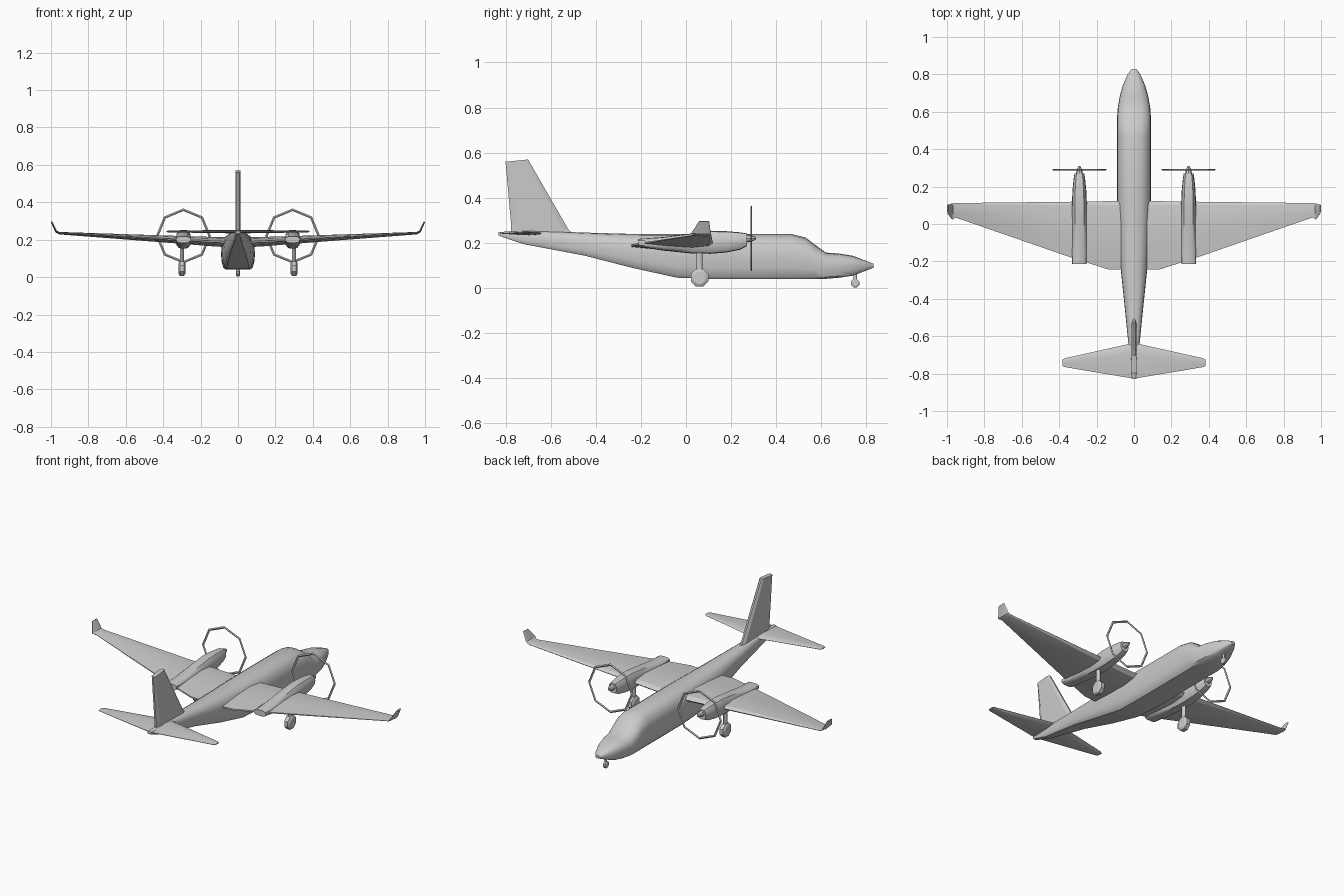
import bpy, bmesh, math
from mathutils import Vector

if "Cube" in bpy.data.objects:
    bpy.data.objects.remove(bpy.data.objects["Cube"])


def loft(name, rings, smooth=None):
    """Skin a list of equal-length point rings and cap both ends."""
    bm = bmesh.new()
    rows = [[bm.verts.new(p) for p in ring] for ring in rings]
    n = len(rows[0])
    for a, b in zip(rows, rows[1:]):
        for i in range(n):
            j = (i + 1) % n
            bm.faces.new((a[i], a[j], b[j], b[i]))
    bm.faces.new(rows[0])
    bm.faces.new(rows[-1])
    bmesh.ops.recalc_face_normals(bm, faces=bm.faces)
    me = bpy.data.meshes.new(name)
    bm.to_mesh(me)
    bm.free()
    ob = bpy.data.objects.new(name, me)
    bpy.context.collection.objects.link(ob)
    if smooth:
        bpy.ops.object.select_all(action='DESELECT')
        ob.select_set(True)
        bpy.context.view_layer.objects.active = ob
        bpy.ops.object.shade_smooth_by_angle(angle=math.radians(smooth))
    return ob


def mirror(ob):
    ob.modifiers.new("mirror", 'MIRROR').use_axis = (True, False, False)
    return ob


def section(shape, y, w, z0, z1, cx=0):
    """Symmetric cross-section across the y axis, shape = right half, bottom to top."""
    full = shape + [(-x, t) for x, t in reversed(shape) if x > 0]
    return [Vector((cx + x * w, y, z0 + t * (z1 - z0))) for x, t in full]


def disc(name, x, y, z, r, half):
    """Eight-sided wheel with bevelled rims, axle along x."""
    rings = []
    for dx, s in ((-half, .7), (-half * .6, 1), (half * .6, 1), (half, .7)):
        rings.append([(x + dx, y + r * s * math.cos((i + .5) * math.pi / 4),
                       z + r * s * math.sin((i + .5) * math.pi / 4)) for i in range(8)])
    return loft(name, rings, 30)


def post(name, x, y, z0, z1, rx, ry):
    rings = [[(x + rx * math.cos(i * math.pi / 4), y + ry * math.sin(i * math.pi / 4), z)
              for i in range(8)] for z in (z0, z1)]
    return loft(name, rings, 50)


# Fuselage: y, half width, bottom, top
body = [(0, 0), (.72, 0), (.87, .07), (.96, .25), (1, .48), (.97, .68), (.82, .86), (.48, .97), (0, 1)]
stations = [(.83, .012, .09, .108), (.80, .034, .078, .12), (.74, .06, .055, .143),
            (.68, .077, .046, .153), (.62, .087, .041, .157), (.575, .09, .04, .19),
            (.53, .09, .04, .224), (.47, .09, .04, .239), (.13, .09, .04, .24),
            (-.04, .084, .046, .24), (-.24, .071, .09, .24), (-.45, .049, .144, .246),
            (-.62, .032, .176, .252), (-.72, .023, .195, .256), (-.83, .012, .232, .248)]
loft("fuselage", [section(body, *s) for s in stations], 35)

# Wings with upturned tips: x, z, leading y, trailing y, thickness, cant
foil = [(0, 0), (.06, .32), (.3, .5), (.65, .34), (1, .08), (1, -.08), (.65, -.34), (.3, -.5), (.06, -.32)]


def foil_ring(x, z, le, te, t, cant=0):
    return [(x - t * s * math.sin(cant), le + (te - le) * c, z + t * s * math.cos(cant))
            for c, s in foil]


mirror(loft("wing", [foil_ring(*r) for r in (
    (.0, .184, .125, -.242, .055), (.14, .19, .122, -.242, .05),
    (.34, .201, .119, -.178, .04), (.955, .235, .112, .035, .013),
    (.972, .243, .11, .023, .012, .8), (.997, .296, .103, .058, .008, 1.2))], 30))

# Tail surfaces
mirror(loft("tailplane", [foil_ring(*r) for r in (
    (.0, .243, -.638, -.825, .018), (.03, .243, -.642, -.822, .018),
    (.37, .244, -.718, -.765, .01), (.383, .244, -.725, -.758, .006))], 30))

fin_foil = [(0, .35), (.1, 1), (.9, 1), (1, .4), (1, -.4), (.9, -1), (.1, -1), (0, -.35)]
loft("tail_fin", [[(.013 * s, y0 + (y1 - y0) * c, z0 + (z1 - z0) * c) for c, s in fin_foil]
                  for y0, y1, z0, z1 in ((-.50, -.775, .24, .24), (-.52, -.775, .258, .28),
                                         (-.70, -.80, .57, .56))])

# Engines
pod = [(0, 0), (.6, .03), (.92, .22), (1, .5), (.92, .78), (.6, .97), (0, 1)]
nacelle = [(-.213, .039, .183, .218), (-.1, .041, .166, .226), (.03, .041, .153, .243),
           (.11, .04, .152, .253), (.18, .037, .158, .252), (.24, .031, .17, .247),
           (.27, .026, .185, .242)]
mirror(loft("engine_nacelle", [section(pod, *s, cx=.292) for s in nacelle], 35))


def circle(y, r):
    return [(.292 + r * math.cos(i * math.pi / 4), y, .22 + r * math.sin(i * math.pi / 4)) for i in range(8)]


mirror(loft("spinner", [circle(.265, .018), circle(.288, .015), circle(.303, .009), circle(.311, .003)], 35))

# Propeller sweep: thin eight-sided hoop
bpy.ops.mesh.primitive_torus_add(major_segments=8, minor_segments=4, major_radius=.14,
                                 minor_radius=.007, rotation=(math.pi / 2, 0, 0))
hoop = bpy.context.object
hoop.name = "propeller_hoop"
bpy.ops.object.transform_apply(rotation=True)
for v in hoop.data.vertices:
    v.co += Vector((.292, .29, .22))
    v.co.y = .29 + (v.co.y - .29) * .5
mirror(hoop)

# Landing gear
mirror(disc("main_wheel", .3, .06, .046, .042, .019))
mirror(post("main_strut", .3, .06, .06, .19, .011, .014))
disc("nose_wheel", 0, .75, .022, .02, .01)
post("nose_strut", 0, .75, .025, .08, .006, .008)
